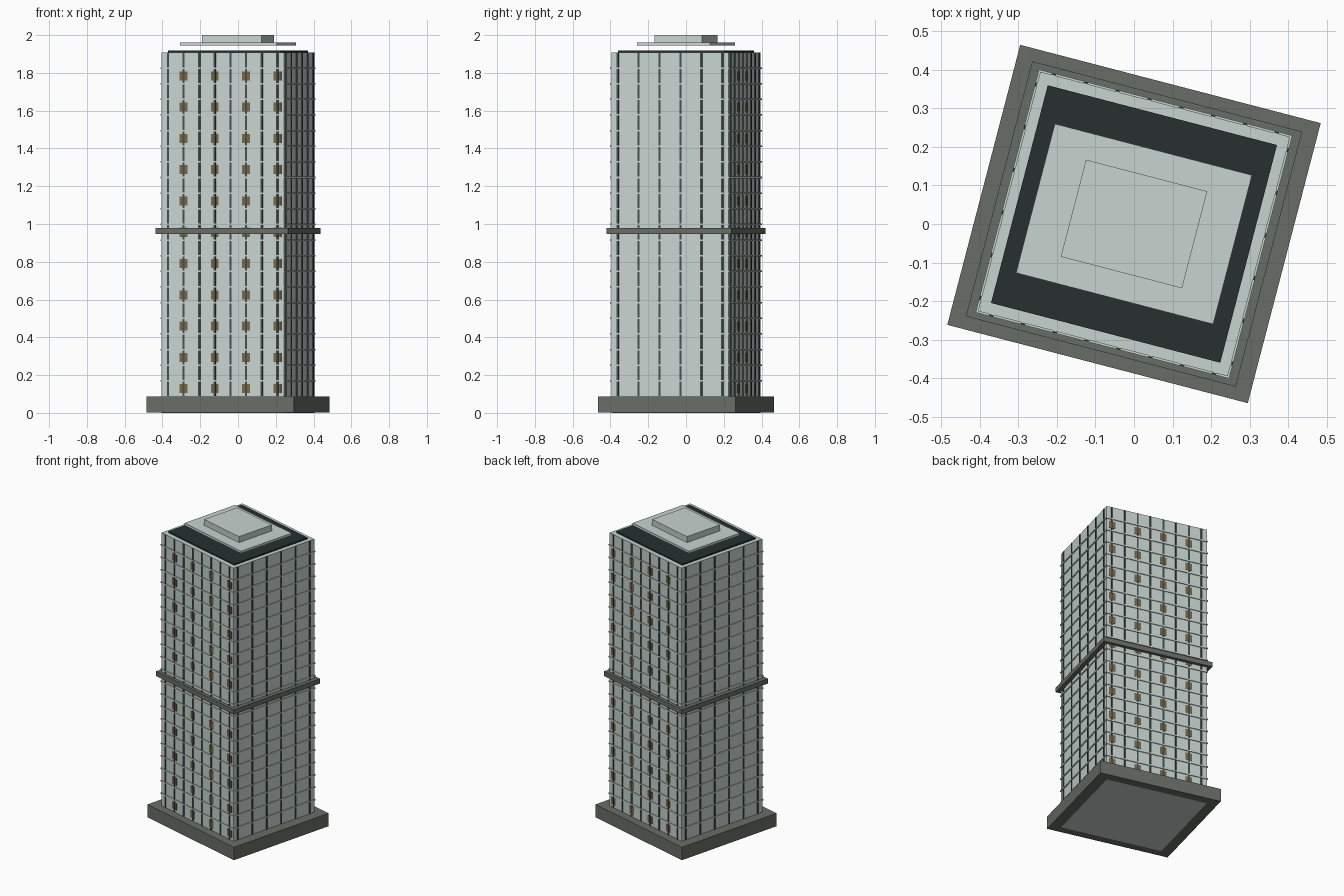
import bpy, bmesh, math
from mathutils import Matrix, Vector

cube = bpy.data.objects.get("Cube")
if cube:
    bpy.data.objects.remove(cube, do_unlink=True)

TURN = math.radians(-14.6)
BASE, FLOORS, PITCH = 0.087, 22, 0.0828
TOP = BASE + FLOORS * PITCH
HW, HD = 0.335, 0.321          # wall half sizes


def material(name, rgb):
    m = bpy.data.materials.new(name)
    m.use_nodes = True
    col = (*rgb, 1)
    m.diffuse_color = col
    m.node_tree.nodes["Principled BSDF"].inputs["Base Color"].default_value = col
    return m


PANEL = material("pale grey green", (0.57, 0.655, 0.63))
TRIM = material("stone grey", (0.14, 0.153, 0.133))
DARK = material("dark slate", (0.02, 0.03, 0.028))
GLASS = material("slate glass", (0.06, 0.075, 0.072))
BROWN = material("bronze brown", (0.2, 0.132, 0.055))


def build(name, boxes, mat):
    """One object from boxes given as (centre, full size)."""
    bm = bmesh.new()
    for centre, size in boxes:
        bmesh.ops.create_cube(bm, size=1, matrix=Matrix.Translation(centre) @ Matrix.Diagonal((*size, 1)))
    mesh = bpy.data.meshes.new(name)
    bm.to_mesh(mesh)
    bm.free()
    mesh.materials.append(mat)
    ob = bpy.data.objects.new(name, mesh)
    ob.rotation_euler.z = TURN
    bpy.context.collection.objects.link(ob)
    return ob


def slab(name, hw, hd, z0, z1, mat):
    return build(name, [(Vector((0, 0, (z0 + z1) / 2)), (2 * hw, 2 * hd, z1 - z0))], mat)


# Main masses, from the ground up
slab("plinth", 0.403, 0.3755, 0.001, BASE, TRIM)
slab("tower_walls", HW, HD, 0, TOP, PANEL)
slab("middle_belt", 0.362, 0.342, 0.948, 0.98, TRIM)
slab("roof_deck", 0.3075, 0.292, TOP - 0.01, 1.918, DARK)
slab("roof_canopy", 0.2645, 0.2, 1.944, 1.96, PANEL)
slab("roof_top_block", 0.1626, 0.13, 1.96, 2.0, PANEL)

# Shallow ledges at every floor line, wall coloured
ledges = [(Vector((0, 0, BASE + k * PITCH)), (2 * HW + 0.01, 2 * HD + 0.01, 0.008))
          for k in range(1, FLOORS)]
build("floor_ledges", ledges, PANEL)

# Narrow upright glazing strips on all four walls, crossed by the ledges
front_bays = [(i - 3.5) * 0.0855 for i in range(8)]
side_bays = [(i - 2.5) * 0.1144 for i in range(6)]
mid, height = (BASE + TOP) / 2, TOP - BASE - 0.004
strips = []
for s in (-1, 1):
    strips += [(Vector((x, s * HD, mid)), (0.011, 0.008, height)) for x in front_bays]
    strips += [(Vector((s * HW, y, mid)), (0.008, 0.011, height)) for y in side_bays]
build("glazing_strips", strips, GLASS)

# Bronze plates on alternate bays and floors, front and back
plates = [(Vector((x, s * HD, BASE + (k + 0.5) * PITCH)), (0.042, 0.003, 0.048))
          for s in (-1, 1) for x in front_bays[1::2] for k in range(0, FLOORS, 2)]
build("bronze_plates", plates, BROWN)
